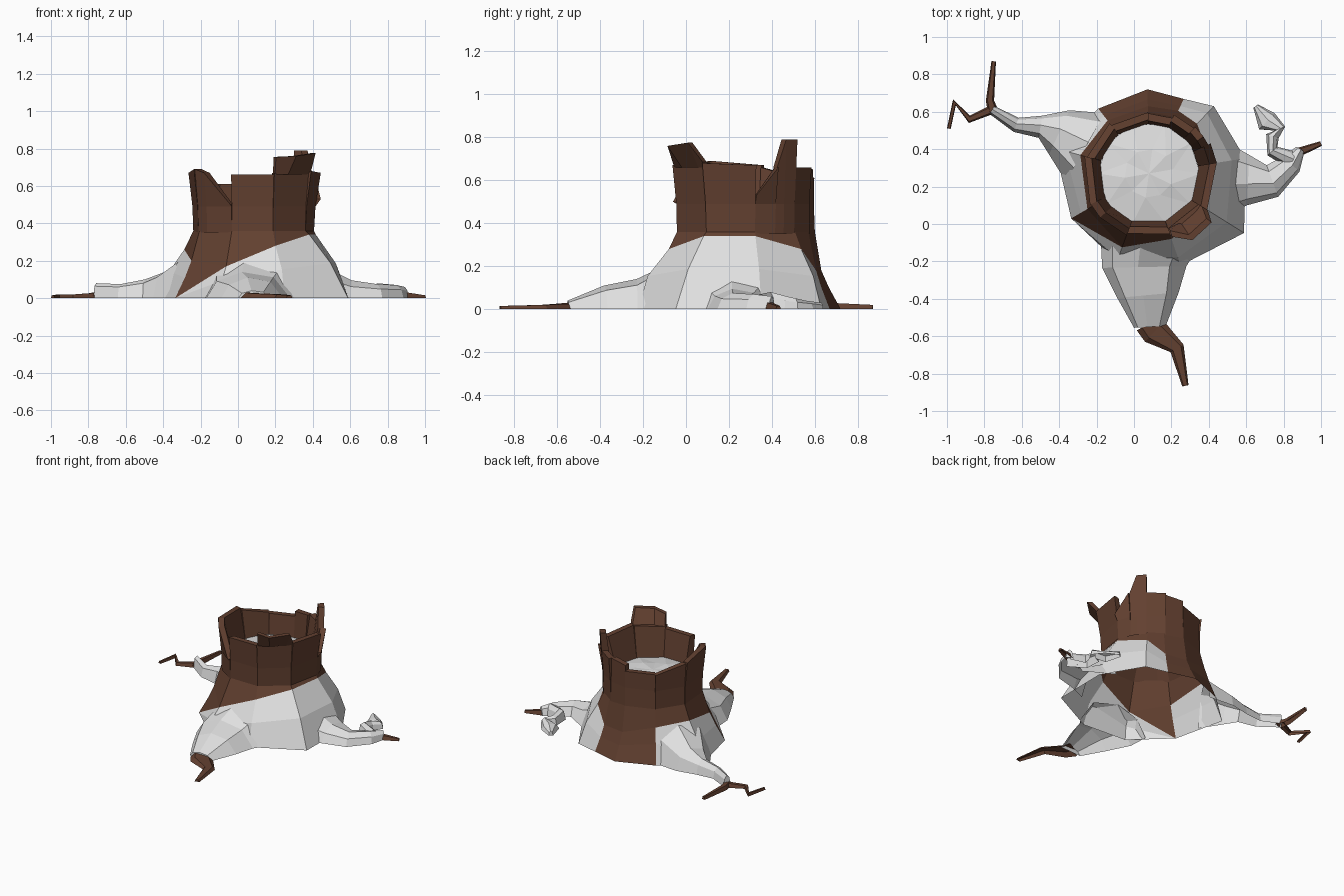
import bpy
import bmesh
from math import radians, cos, sin
from mathutils import Vector

cube = bpy.data.objects.get("Cube")
if cube:
    bpy.data.objects.remove(cube)

CENTRE = Vector((0.08, 0.27, 0))
BARK, SNOW = 0, 1


def make_material(name, colour):
    mat = bpy.data.materials.new(name)
    mat.use_nodes = True
    mat.diffuse_color = colour
    bsdf = mat.node_tree.nodes["Principled BSDF"]
    bsdf.inputs["Base Color"].default_value = colour
    bsdf.inputs["Roughness"].default_value = 0.9
    return mat


materials = [make_material("bark brown", (0.125, 0.052, 0.03, 1)),
             make_material("snow white", (0.75, 0.75, 0.75, 1))]


def polar(angle, radius, z):
    a = radians(angle)
    return CENTRE + Vector((radius * cos(a), radius * sin(a), z))


def finish(name, bm):
    bmesh.ops.recalc_face_normals(bm, faces=bm.faces)
    mesh = bpy.data.meshes.new(name)
    bm.to_mesh(mesh)
    bm.free()
    for mat in materials:
        mesh.materials.append(mat)
    obj = bpy.data.objects.new(name, mesh)
    bpy.context.collection.objects.link(obj)


def add_face(bm, verts, colour):
    bm.faces.new(verts).material_index = colour


# Lower trunk columns: angle, foot radius, snow line radius, snow line height, bulge
columns = [
    (-110, .50, .42, .17, .8), (-71, .52, .37, .28, .7), (-32, .60, .355, .34, .55),
    (9, .52, .34, .34, .6), (46, .50, .37, .28, .6), (65, .44, .37, .18, .4),
    (91, .45, .36, .18, .4), (128, .44, .36, .24, .4), (165, .52, .38, .26, .6),
    (210, .48, .38, .20, .4)]
BARE = (5, 6)       # segments with bark down to the ground
SLANT = 9           # segment crossed by a sloping snow edge
NECK_Z, NECK_R = 0.36, 0.33

bm = bmesh.new()
rings = []
for angle, foot, line_r, line_z, bulge in columns:
    swell = line_r + (foot - line_r) * bulge
    rings.append([bm.verts.new(polar(angle, r, z)) for r, z in (
        (foot, 0), (swell, line_z * 0.55), (line_r, line_z), (NECK_R, NECK_Z))])
for i, a in enumerate(rings):
    b = rings[(i + 1) % len(rings)]
    if i == SLANT:
        add_face(bm, (a[0], b[0], b[1]), SNOW)
        add_face(bm, (a[0], b[1], b[2]), SNOW)
        add_face(bm, (a[0], b[2], a[2], a[1]), BARK)
    else:
        for k in (0, 1):
            add_face(bm, (a[k], b[k], b[k + 1], a[k + 1]), BARK if i in BARE else SNOW)
    add_face(bm, (a[2], b[2], b[3], a[3]), BARK)
finish("lower_trunk", bm)


def bark_strip(bm, sections):
    """Closed strip of bark through a row of matching outlines."""
    sides = [[bm.verts.new(p) for p in outline] for outline in sections]
    for a, b in zip(sides, sides[1:]):
        for k in range(len(a)):
            n = (k + 1) % len(a)
            add_face(bm, (a[k], b[k], b[n], a[n]), BARK)
    add_face(bm, sides[0], BARK)
    add_face(bm, sides[-1], BARK)


# Broken upper wall: start angle, end angle, start height, end height, outward lean
panels = [
    (-110, -71, .66, .66, 0), (-71, -32, .67, .68, .01), (-32, 9, .68, .67, .025),
    (9, 26, .53, .66, .025), (26, 34, .66, .79, .01), (34, 45, .79, .79, .01),
    (45, 67, .66, .66, 0), (67, 91, .66, .65, -.02), (91, 128, .61, .61, -.015),
    (128, 165, .61, .66, 0), (165, 208, .67, .69, .015), (208, 222, .69, .67, .01),
    (222, 250, .67, .5, .01)]

bm = bmesh.new()
for start, end, z0, z1, lean in panels:
    bark_strip(bm, [[polar(angle, r, z) for r, z in (
        (NECK_R, NECK_Z - 0.01), (NECK_R + lean / 3, min(top, 0.5) - 0.01),
        (0.342 + lean, top), (0.302 + lean, top), (0.265, 0.44))]
        for angle, top in ((start, z0), (end, z1))])
finish("broken_upper_wall", bm)

# Splinter bent outwards above the rim: angle, top height, top radius
splinter = [(-70, .755, .36), (-57, .76, .425), (-38, .775, .425), (-32, .69, .37)]
bm = bmesh.new()
bark_strip(bm, [[polar(angle, r, z) for r, z in (
    (0.345, 0.66), (top_r, top), (top_r - 0.035, top), (0.31, 0.66))]
    for angle, top, top_r in splinter])
finish("bent_splinter", bm)

# Snow floor inside the hollow
bm = bmesh.new()
rim = [bm.verts.new(polar(36 * i, 0.275, 0.465)) for i in range(10)]
mid = [bm.verts.new(polar(36 * i + 10, 0.13, 0.485 + 0.008 * (i % 2))) for i in range(10)]
peak = bm.verts.new(polar(0, 0, 0.495))
for i in range(10):
    j = (i + 1) % 10
    for tri in ((rim[i], rim[j], mid[i]), (rim[j], mid[j], mid[i]), (mid[i], mid[j], peak)):
        add_face(bm, tri, SNOW)
finish("snow_floor", bm)


# Roots, open underneath: each path point is x, y, half width, height
def root(name, path, colour):
    bm = bmesh.new()
    points = [Vector((p[0], p[1], 0)) for p in path]
    rings = []
    for i, (x, y, w, h) in enumerate(path):
        along = points[min(i + 1, len(path) - 1)] - points[max(i - 1, 0)]
        side = Vector((-along.y, along.x, 0)).normalized() * w
        if colour == SNOW:
            outline = ((-1, 0), (-.75, .65), (-.15, 1), (.6, .8), (1, 0))
        else:
            outline = ((-1, 0), (-.6, 1), (.6, 1), (1, 0))
        rings.append([bm.verts.new(points[i] + side * s + Vector((0, 0, h * t)))
                      for s, t in outline])
    for a, b in zip(rings, rings[1:]):
        for k in range(len(a) - 1):
            add_face(bm, (a[k], b[k], b[k + 1], a[k + 1]), colour)
    add_face(bm, rings[-1], colour)
    finish(name, bm)


root("front_root_snow", [(.07, -.13, .25, .19), (.055, -.23, .225, .14),
                         (.075, -.38, .165, .11), (.085, -.55, .085, .04)], SNOW)
root("front_root_tip", [(.085, -.53, .08, .03), (.11, -.575, .075, .025),
                        (.23, -.665, .04, .02), (.275, -.865, .017, .015)], BARK)
root("left_root_snow", [(-.26, .41, .21, .24), (-.4, .49, .13, .14), (-.5, .52, .06, .1),
                        (-.63, .53, .04, .075), (-.76, .61, .025, .08)], SNOW)
root("left_root_long_twig", [(-.75, .59, .03, .03), (-.77, .66, .022, .03),
                             (-.75, .87, .012, .02)], BARK)
root("left_root_bent_twig", [(-.74, .62, .025, .03), (-.88, .56, .02, .02),
                             (-.96, .65, .018, .02), (-.99, .51, .01, .015)], BARK)
root("right_root_snow", [(.5, .24, .19, .15), (.61, .235, .135, .095), (.74, .23, .09, .075),
                         (.84, .32, .06, .07), (.89, .4, .025, .06)], SNOW)
root("right_root_curl", [(.85, .34, .05, .07), (.74, .39, .035, .08),
                         (.74, .47, .035, .06), (.78, .51, .03, .05),
                         (.71, .55, .06, .04), (.65, .63, .015, .03)], SNOW)
root("right_root_tip", [(.87, .38, .025, .035), (1, .43, .013, .015)], BARK)
